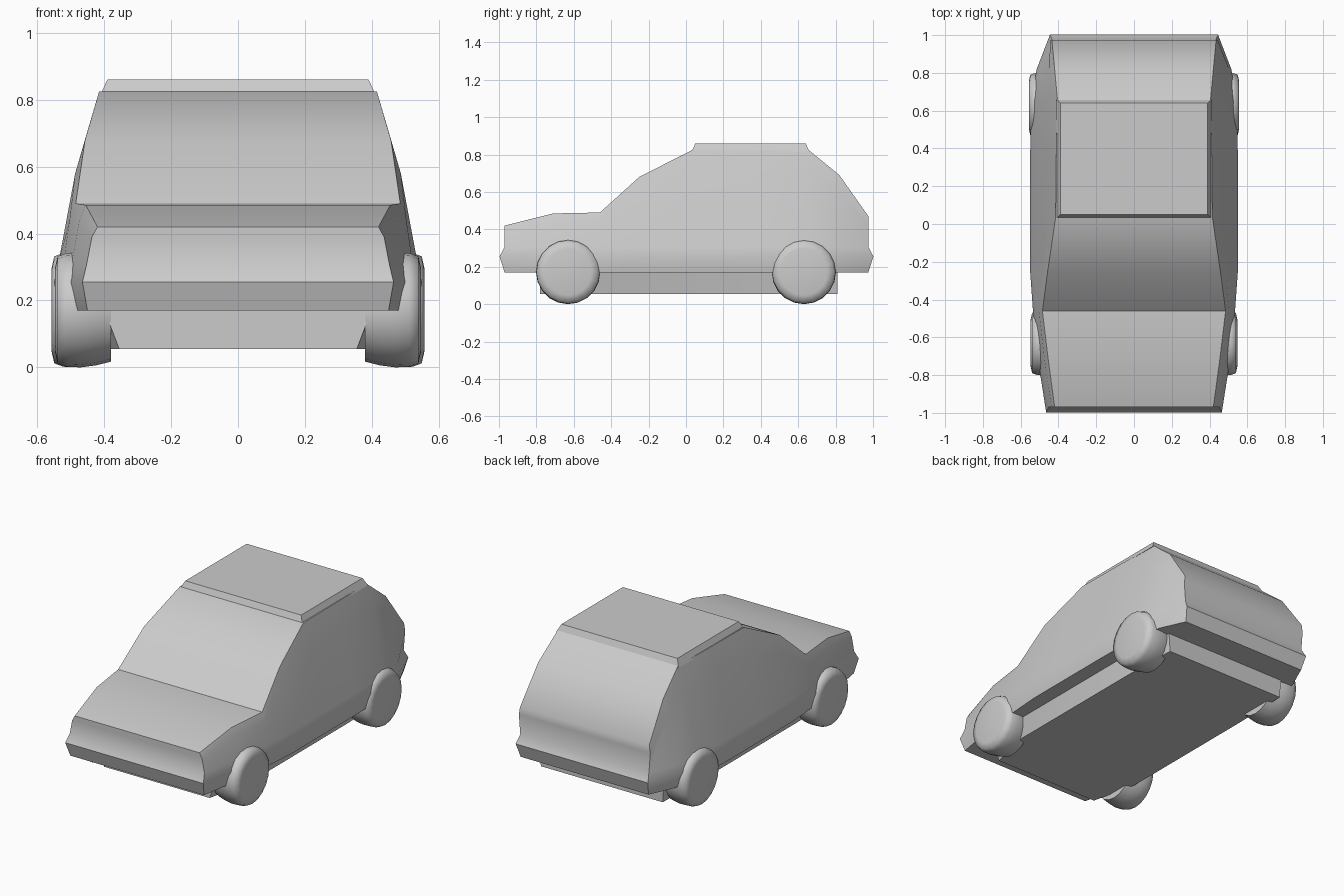
import bpy, math

if "Cube" in bpy.data.objects:
    bpy.data.objects.remove(bpy.data.objects["Cube"])


def make(name, verts, faces, angle=35):
    me = bpy.data.meshes.new(name)
    me.from_pydata(verts, [], faces)
    me.update()
    ob = bpy.data.objects.new(name, me)
    bpy.context.collection.objects.link(ob)
    bpy.ops.object.select_all(action='DESELECT')
    ob.select_set(True)
    bpy.context.view_layer.objects.active = ob
    bpy.ops.object.mode_set(mode='EDIT')
    bpy.ops.mesh.select_all(action='SELECT')
    bpy.ops.mesh.normals_make_consistent(inside=False)
    bpy.ops.object.mode_set(mode='OBJECT')
    bpy.ops.object.shade_smooth_by_angle(angle=math.radians(angle))
    return ob


def loft(name, rings, angle=35, strip_caps=False):
    n = len(rings[0])
    verts = [p for r in rings for p in r]
    faces = []
    for i in range(len(rings) - 1):
        for j in range(n):
            k = (j + 1) % n
            faces.append((i * n + j, i * n + k, (i + 1) * n + k, (i + 1) * n + j))
    for base in (0, (len(rings) - 1) * n):
        if strip_caps:  # horizontal strips joining mirrored points
            for j in range(n // 2 - 1):
                faces.append((base + j, base + j + 1, base + n - 2 - j, base + n - 1 - j))
        else:
            faces.append(tuple(base + j for j in range(n)))
    return make(name, verts, faces, angle)


def mirrored(half):
    return half + [(-x, y, z) for x, y, z in reversed(half)]


# Body: stations of y, lower half width, top half width, top height
stations = [(-.97, .465, .42, .42), (-.71, .51, .455, .485), (-.46, .535, .485, .49),
            (-.25, .55, .457, .68), (.035, .55, .415, .825), (.35, .55, .412, .825),
            (.655, .545, .405, .825), (.82, .515, .42, .69), (.975, .445, .435, .47)]


def section(i):
    y, w, wt, zt = stations[i]
    end = -1 if i == 0 else (1 if i == len(stations) - 1 else 0)
    ws = w - .012
    zb = .305 + .73 * (zt - .305)
    xb = ws + .73 * (wt - ws) + .008
    return mirrored([(w - .015, y, .17), (w, y + end * .027, .255),
                     (ws, y, .305), (xb, y, zb), (wt, y, zt)])


loft("body", [section(i) for i in range(len(stations))], 38, True)

# Raised roof panel
def rect(x, y0, y1, z):
    return [(x, y0, z), (x, y1, z), (-x, y1, z), (-x, y0, z)]


loft("roof_panel", [rect(.412, .03, .66, .815), rect(.39, .05, .64, .86)], 20)


# Underbody tray with narrowed nose
def tray(z, front, side, tail):
    return mirrored([(front, -.78, z), (side, -.5, z), (side, .45, z), (tail, .81, z)])


loft("underbody", [tray(.055, .355, .42, .41), tray(.2, .41, .45, .42)], 30)


# Wheels turned from a tyre profile
def wheel(name, side, y, out):
    profile = [(.38, .155), (.425, .166), (.47, .172), (out - .035, .17),
               (out - .008, .16), (out, .125)]
    seg = 20
    rings = [[(side * x, y + r * math.cos(2 * math.pi * k / seg),
               .172 + r * math.sin(2 * math.pi * k / seg)) for k in range(seg)]
             for x, r in profile]
    loft(name, rings, 60)


for side, label in ((-1, "left"), (1, "right")):
    wheel("front_wheel_" + label, side, -.63, .547)
    wheel("rear_wheel_" + label, side, .63, .557)
